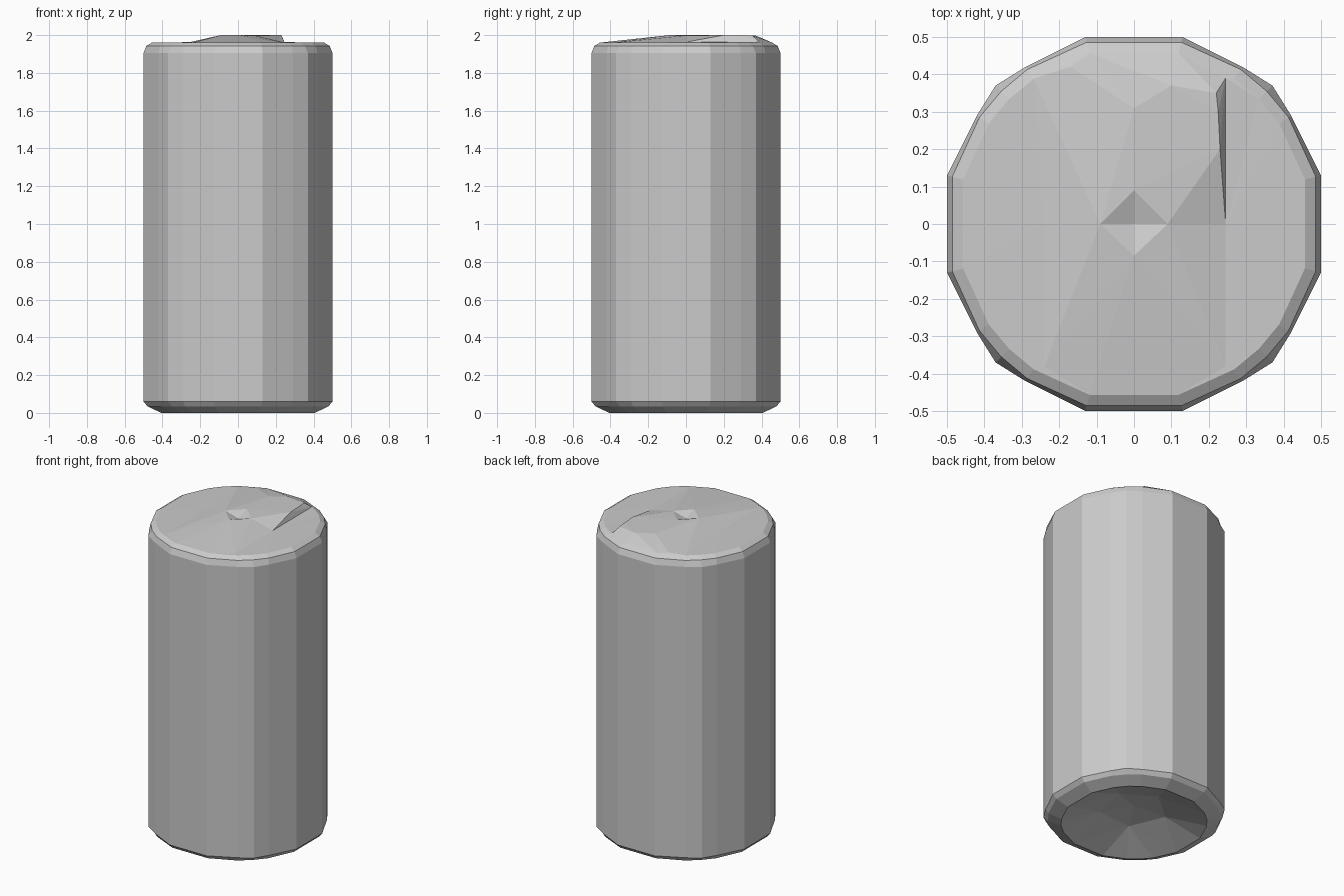
import bpy, bmesh, math
from mathutils import Vector
from mathutils.geometry import delaunay_2d_cdt

cube = bpy.data.objects.get("Cube")
if cube:
    bpy.data.objects.remove(cube, do_unlink=True)

metal = bpy.data.materials.new("light_grey_metal")
metal.use_nodes = True
GREY = (0.6, 0.6, 0.6, 1)
metal.diffuse_color = GREY
metal.node_tree.nodes["Principled BSDF"].inputs["Base Color"].default_value = GREY

# Cross-section: one quadrant of the faceted wall, turned four times
quadrant = [(0.5, 0.13), (0.42, 0.29), (0.37, 0.37), (0.29, 0.42), (0.13, 0.5)]
wall = []
for turn in range(4):
    for x, y in quadrant:
        wall.append(Vector((x, y)))
    quadrant = [(-y, x) for x, y in quadrant]

bm = bmesh.new()


def ring(z, radius=None):
    """Loop of vertices: the faceted wall outline, or a rounder loop of a radius."""
    loop = []
    for p in wall:
        q = p if radius is None else p.normalized() * radius
        loop.append(bm.verts.new((q.x, q.y, z)))
    return loop


def cap(rim, points, folds):
    """Close a rim with a creased sheet running through the inner points."""
    n = len(rim)
    verts = rim + [bm.verts.new(p) for p in points]
    edges = [(i, (i + 1) % n) for i in range(n)]
    edges += [(n + a, n + b) for a, b in folds]
    flat = [v.co.xy for v in verts]
    result = delaunay_2d_cdt(flat, edges, [], 0, 1e-5)
    faces, origins = result[2], result[3]
    for f in faces:
        corners = [verts[origins[i][0]] for i in f if origins[i]]
        if len(set(corners)) == 3:
            bm.faces.new(corners)


# Wall with the bevelled shoulders
rings = [ring(0, 0.42), ring(0.035, 0.495), ring(0.06), ring(1.905),
         ring(1.942, 0.502), ring(1.96, 0.472)]
for low, high in zip(rings, rings[1:]):
    for i in range(len(low)):
        j = (i + 1) % len(low)
        bm.faces.new((low[i], low[j], high[j], high[i]))

# Lid: rivet dimple, raised tab with a sharp step on its left side, sloping front
lid = [
    (-0.09, 0, 2), (0, -0.085, 2), (0.09, 0, 1.998), (0, 0.09, 2), (0, 0, 1.975),
    (-0.24, -0.38, 1.96), (-0.17, 0.42, 1.965), (0.245, -0.38, 1.96),
    (0, 0.31, 1.997), (0.1, 0.37, 1.997), (0.22, 0.35, 1.998),
    (0.225, 0.3, 2), (0.23, 0.2, 2), (0.245, 0, 1.963), (0.245, 0.39, 1.964),
    (-0.24, 0, 1.963),
]
lid_folds = [(0, 1), (1, 2), (2, 3), (3, 0), (0, 5), (0, 6), (0, 8), (2, 7),
             (8, 9), (9, 10), (10, 11), (11, 12), (12, 2), (2, 13), (13, 14),
             (10, 14), (0, 15)]
cap(rings[-1], lid, lid_folds)

# Base: shallow faceted hollow
dome = [(0, 0, 0.11)]
for k in range(5):
    a = math.tau * k / 5 + 0.4
    dome.append((0.2 * math.cos(a), 0.2 * math.sin(a), 0.09))
cap(rings[0], dome, [(k + 1, (k + 1) % 5 + 1) for k in range(5)])

bmesh.ops.recalc_face_normals(bm, faces=bm.faces[:])
mesh = bpy.data.meshes.new("can_body")
bm.to_mesh(mesh)
bm.free()
mesh.materials.append(metal)
can = bpy.data.objects.new("can_body", mesh)
bpy.context.collection.objects.link(can)
